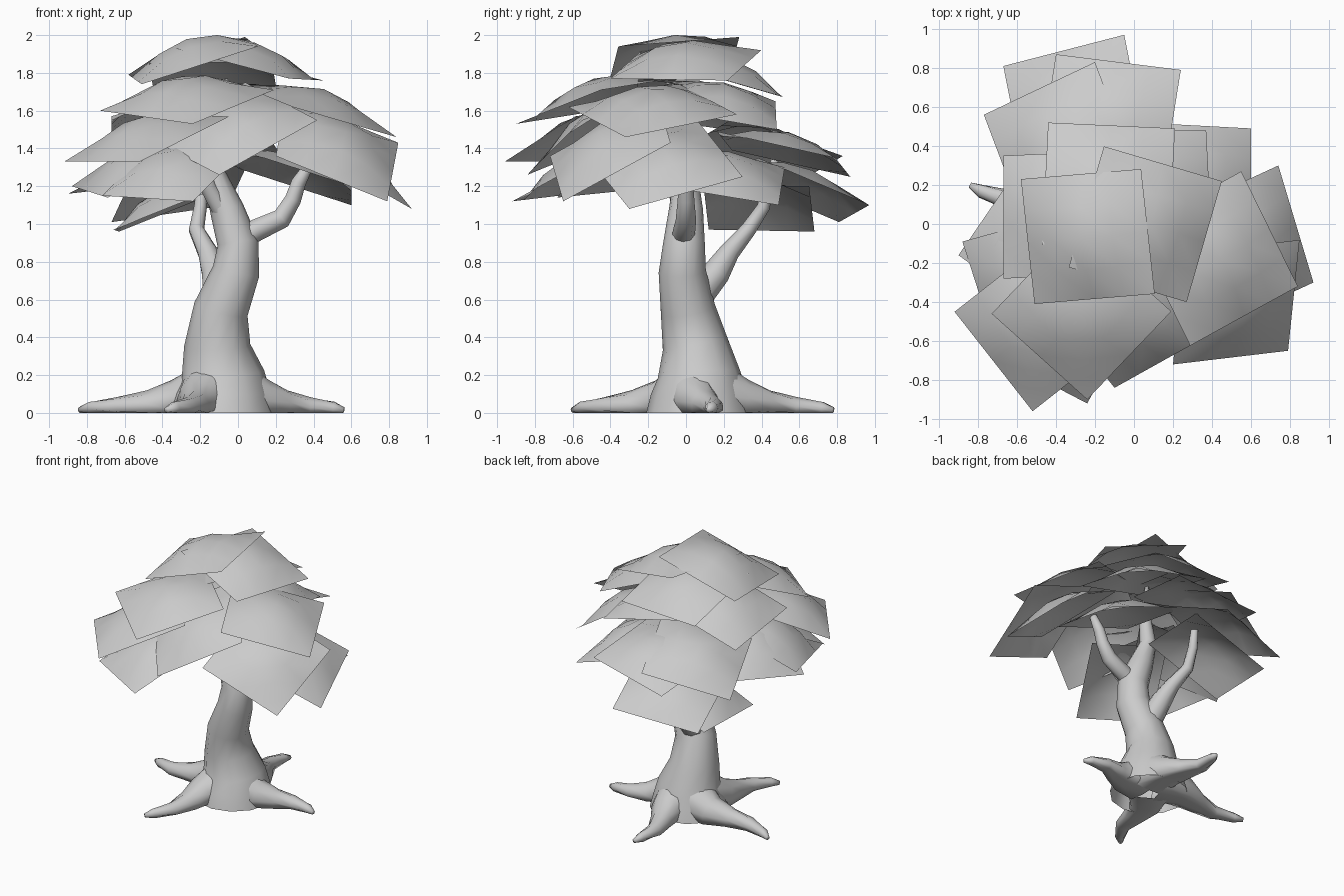
import bpy, bmesh, math
from mathutils import Vector

cube = bpy.data.objects.get("Cube")
if cube:
    bpy.data.objects.remove(cube, do_unlink=True)

grey = bpy.data.materials.new("plain_grey")
grey.use_nodes = True
grey.diffuse_color = (0.6, 0.6, 0.6, 1)
grey.node_tree.nodes["Principled BSDF"].inputs["Base Color"].default_value = (0.6, 0.6, 0.6, 1)


def finish(name, bm):
    bmesh.ops.recalc_face_normals(bm, faces=bm.faces)
    mesh = bpy.data.meshes.new(name)
    bm.to_mesh(mesh)
    bm.free()
    mesh.materials.append(grey)
    for poly in mesh.polygons:
        poly.use_smooth = True
    obj = bpy.data.objects.new(name, mesh)
    bpy.context.collection.objects.link(obj)
    return obj


def limb(name, path, sides=9):
    """Tapered tube through (x, y, z, radius) points, cut off at the ground."""
    bm = bmesh.new()
    points = [Vector(p[:3]) for p in path]
    rings = []
    for i, (centre, p) in enumerate(zip(points, path)):
        along = points[min(i + 1, len(points) - 1)] - points[max(i - 1, 0)]
        turn = Vector((0, 0, 1)).rotation_difference(along.normalized())
        ring = []
        for k in range(sides):
            a = math.tau * k / sides
            co = centre + turn @ Vector((math.cos(a), math.sin(a), 0)) * p[3]
            co.z = max(co.z, 0)
            ring.append(bm.verts.new(co))
        rings.append(ring)
    for low, high in zip(rings, rings[1:]):
        for k in range(sides):
            n = (k + 1) % sides
            bm.faces.new((low[k], low[n], high[n], high[k]))
    bm.faces.new(rings[-1])
    return finish(name, bm)


def leaf_card(name, start, end, rise, depth=0.65, bulge=0.12, steps=4):
    """Rectangular sheet with a domed middle; the inner edge is higher by rise."""
    start, end = Vector(start), Vector(end)
    edge = end - start
    flat = Vector((edge.x, edge.y, 0))
    # Slide along the edge so that the sheet keeps square corners
    slide = -edge.z * rise / flat.length
    reach = math.sqrt(depth ** 2 - rise ** 2 - slide ** 2)
    flat.normalize()
    inward = Vector((-flat.y, flat.x, 0)) * reach + flat * slide
    inward.z = rise
    normal = edge.cross(inward).normalized()
    bm = bmesh.new()
    grid = []
    for j in range(steps + 1):
        v = j / steps
        row = []
        for i in range(steps + 1):
            u = i / steps
            lift = bulge * 16 * u * (1 - u) * v * (1 - v)
            row.append(bm.verts.new(start + edge * u + inward * v + normal * lift))
        grid.append(row)
    for a, b in zip(grid, grid[1:]):
        for i in range(steps):
            bm.faces.new((a[i], a[i + 1], b[i + 1], b[i]))
    obj = finish(name, bm)
    # Keep the sheet facing outward
    if obj.data.polygons[0].normal.z < 0:
        obj.data.flip_normals()


# Trunk with flared foot
limb("trunk", [
    (-.08, .07, 0, .28), (-.08, .07, .1, .255), (-.08, .07, .2, .22), (-.11, .05, .36, .175),
    (-.09, .01, .55, .145), (-.01, -.02, .75, .125), (0, -.01, .9, .11), (-.06, 0, 1.08, .09),
    (-.13, 0, 1.28, .06), (-.1, 0, 1.5, .04), (-.12, 0, 1.74, .015)], 12)

# Branches
limb("side_branch", [(-.02, -.02, .9, .06), (.1, -.01, .97, .06), (.23, 0, 1.03, .055),
                     (.29, 0, 1.13, .045), (.32, 0, 1.22, .04), (.38, 0, 1.32, .025)])
limb("back_branch", [(-.1, .04, .6, .09), (-.12, .16, .74, .075), (-.16, .23, .85, .055),
                     (-.22, .33, .97, .042), (-.2, .41, 1.09, .035), (-.18, .47, 1.34, .02)])
limb("front_branch", [(-.04, -.01, 1, .06), (-.16, -.05, 1.2, .045), (-.24, -.15, 1.42, .025)])

# Roots spreading from the foot to each tip, with a slight sideways bend
root_tips = {"left": (.56, .12), "back": (-.1, .78), "right": (-.84, .2), "front": (-.38, -.6)}
foot = Vector((-.08, .07, 0))
for side, tip in root_tips.items():
    reach = Vector((*tip, 0)) - foot
    bend = Vector((-reach.y, reach.x, 0)) * 0.06
    path = []
    for t, z, r in ((.12, .1, .17), (.34, .06, .115), (.52, .04, .08),
                    (.72, .03, .055), (.92, .025, .035), (1, .015, .015)):
        p = foot + reach * t - bend * math.sin(t * math.tau)
        path.append((p.x, p.y, z, r))
    limb(side + "_root", path)

# Foliage: outer edge start, outer edge end, rise towards the trunk
crown = [
    ((-.58, .23, 1.79), (-.51, -.41, 1.74), .2),
    ((.27, -.4, 1.77), (.45, .22, 1.76), .16),
    ((.21, .49, 1.68), (-.44, .52, 1.67), .18),
    ((.4, -.1, 1.6), (.37, .48, 1.5), .15),
    ((-.67, .35, 1.48), (-.67, -.28, 1.57), .2),
    ((-.73, -.46, 1.6), (-.24, -.9, 1.53), .18),
    ((.84, -.32, 1.46), (.55, .27, 1.58), .16),
]
skirt = [
    ((.6, -.12, 1.2), (.6, .49, 1.1), .2),
    ((.24, .79, 1.35), (-.4, .87, 1.25), .14),
    ((-.05, .97, 1.1), (-.67, .81, 1.01), .25),
    ((-.2, .83, 1.36), (-.77, .56, 1.2), .2),
    ((-.63, .68, .96), (-.66, .12, .97), .24),
    ((-.55, .35, 1.2), (-.9, -.16, 1.16), .25),
    ((-.88, -.09, 1.2), (-.69, -.68, 1.14), .27),
    ((-.72, -.67, 1.15), (-.24, -.92, 1.12), .28),
    ((-.92, -.45, 1.33), (-.52, -.96, 1.33), .24),
    ((-.1, -.84, 1.26), (.42, -.55, 1.55), .2),
    ((.2, -.72, 1.36), (.79, -.65, 1.12), .31),
    ((.92, -.3, 1.08), (.74, .3, 1.25), .3),
]
for tier, cards in (("crown", crown), ("skirt", skirt)):
    for n, (start, end, rise) in enumerate(cards, 1):
        leaf_card(f"{tier}_foliage_{n}", start, end, rise)
